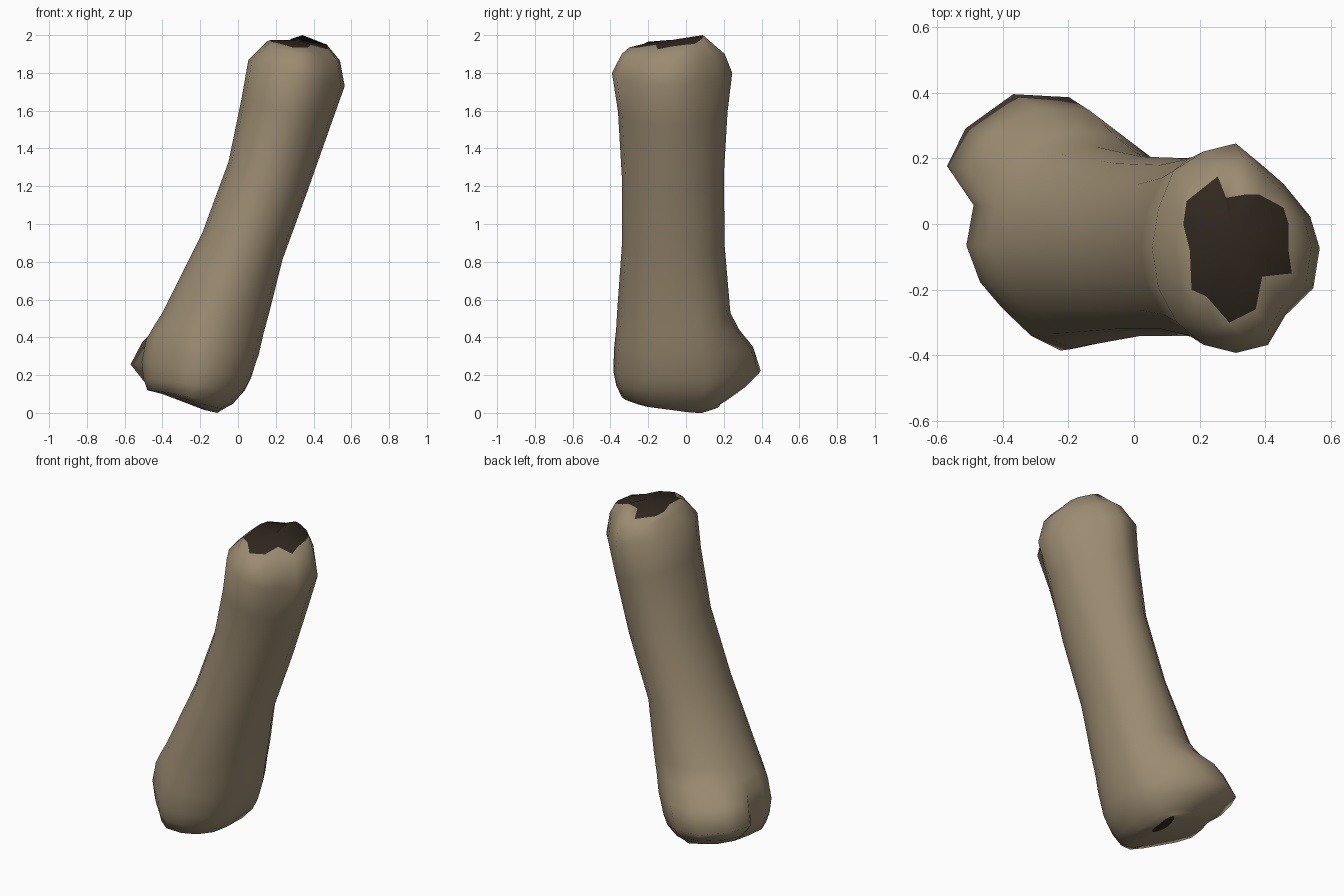
import bpy, bmesh, math

SIDES = 16


def material(name, rgb):
    m = bpy.data.materials.new(name)
    m.diffuse_color = (*rgb, 1.0)
    return m


# offsets per ring corner: knuckle at the back left of the foot,
# lopsided foot, lopsided head
KNUCKLE = {2: (-0.03, 0.025), 3: (-0.115, 0.145), 4: (-0.145, 0.14),
           5: (-0.18, 0.06), 6: (-0.143, 0.015)}
FOOT = {1: (0.025, 0.04), 2: (0.05, 0.035), 3: (0.03, 0.01),
        9: (0.02, 0.01), 10: (0.025, 0.035), 11: (0.02, 0.02)}
HEAD = {1: (-0.01, -0.025), 2: (-0.035, -0.03), 3: (-0.02, -0.04),
        6: (-0.01, 0.01), 14: (-0.03, 0.02)}


def ring(left, right, y0, y1, knuckle=0.0, foot=0.0, head=0.0):
    """Tilted oval from its left and right (x, z) points and its y range."""
    pts = []
    for k in range(SIDES):
        a = 2 * math.pi * k / SIDES
        s = (1 + math.cos(a)) / 2
        x = left[0] + (right[0] - left[0]) * s
        z = left[1] + (right[1] - left[1]) * s
        y = (y0 + y1) / 2 + (y1 - y0) / 2 * math.sin(a)
        for table, amount in ((KNUCKLE, knuckle), (FOOT, foot), (HEAD, head)):
            dx, dy = table.get(k, (0, 0))
            x, y = x + dx * amount, y + dy * amount
        pts.append((x, y, z))
    return pts


# rings of the shaft: left (x, z), right (x, z), y range, offset amounts
SHAFT = [
    ((-0.40, 0.10), (-0.08, 0.02), -0.27, 0.19, 0, 0.8),
    ((-0.48, 0.12), (-0.035, 0.045), -0.34, 0.215, 0.1, 1),
    ((-0.50, 0.18), (0.03, 0.115), -0.37, 0.245, 0.55, 1),
    ((-0.51, 0.27), (0.065, 0.18), -0.385, 0.255, 1, 1),
    ((-0.485, 0.39), (0.11, 0.31), -0.38, 0.25, 0.75, 0.9),
    ((-0.445, 0.46), (0.135, 0.42), -0.37, 0.24, 0.3, 0.7),
    ((-0.40, 0.53), (0.165, 0.53), -0.365, 0.235, 0, 0.5),
    ((-0.19, 0.95), (0.235, 0.81), -0.34, 0.205),
    ((-0.05, 1.33), (0.37, 1.18), -0.34, 0.20),
    ((0.02, 1.67), (0.49, 1.52), -0.36, 0.22, 0, 0, 0.5),
    ((0.055, 1.87), (0.565, 1.73), -0.392, 0.245, 0, 0, 1),
    ((0.12, 1.935), (0.54, 1.865), -0.34, 0.205, 0, 0, 0.8),
]

# ragged dark end on top
TOP = [(.47, -.08, 1.94), (.47, 0, 1.95), (.455, .05, 1.955), (.38, .09, 1.985),
       (.34, .09, 2.0), (.28, .08, 1.98), (.255, .145, 1.945), (.16, .07, 1.96),
       (.15, 0, 1.965), (.17, -.08, 1.975), (.175, -.20, 1.965), (.22, -.22, 1.955),
       (.29, -.30, 1.935), (.37, -.26, 1.935), (.39, -.16, 1.95), (.48, -.15, 1.925)]

# small dark patch underneath
PATCH = []
for k in range(SIDES):
    c, s = (f(2 * math.pi * k / SIDES) for f in (math.cos, math.sin))
    PATCH.append((-0.145 + 0.035 * c, 0.085 + 0.09 * s, 0.008 - 0.008 * c + 0.025 * max(s, 0)))

# bone: one closed loft
bm = bmesh.new()
loops = [[bm.verts.new(p) for p in pts]
         for pts in [PATCH] + [ring(*r) for r in SHAFT] + [TOP]]
for lo, hi in zip(loops, loops[1:]):
    for k in range(SIDES):
        n = (k + 1) % SIDES
        bm.faces.new((lo[k], lo[n], hi[n], hi[k]))
for loop, centre in ((loops[0], (-0.145, 0.085, 0.01)), (loops[-1], (0.31, -0.07, 1.975))):
    c = bm.verts.new(centre)
    for k in range(SIDES):
        bm.faces.new((loop[k], loop[(k + 1) % SIDES], c)).material_index = 1
bmesh.ops.recalc_face_normals(bm, faces=bm.faces)
for f in bm.faces:
    f.smooth = True

mesh = bpy.data.meshes.new("bone")
bm.to_mesh(mesh)
bm.free()
mesh.materials.append(material("dull tan bone", (0.33, 0.26, 0.165)))
mesh.materials.append(material("dark marrow", (0.03, 0.021, 0.013)))
bpy.context.collection.objects.link(bpy.data.objects.new("bone", mesh))
